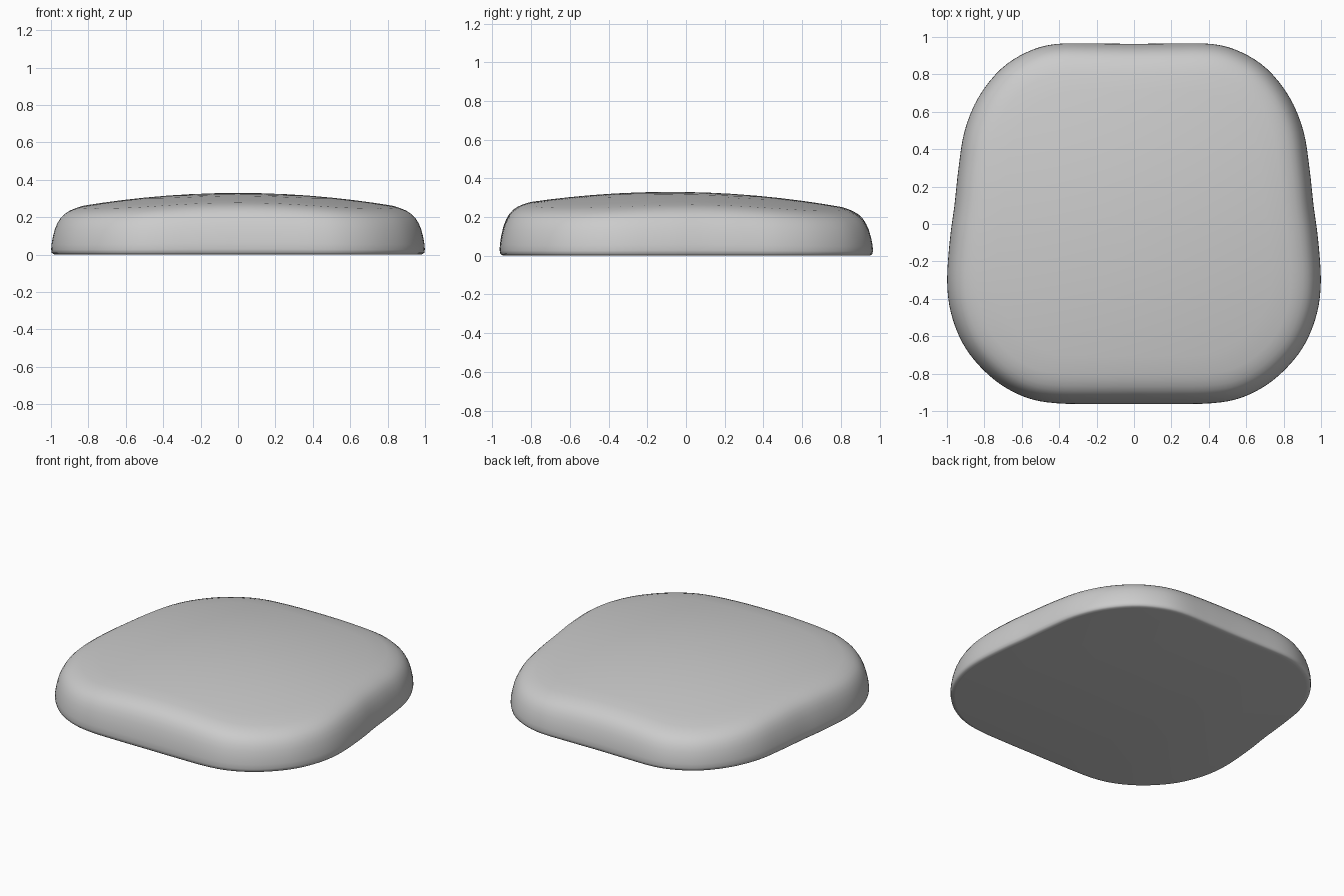
import bpy, bmesh
from mathutils import Vector

if "Cube" in bpy.data.objects:
    bpy.data.objects.remove(bpy.data.objects["Cube"])

# Right half of the cushion outline, back centre to front centre
half = [(0, .963), (.2, .965), (.42, .962), (.57, .92), (.71, .83), (.83, .68), (.905, .5),
        (.938, .3), (.96, .1), (.984, -.08), (.999, -.3), (.98, -.47), (.92, -.63),
        (.83, -.755), (.71, -.86), (.57, -.93), (.42, -.958), (.2, -.963), (0, -.963)]
ctrl = [Vector(p) for p in half] + [Vector((-x, y)) for x, y in half[-2:0:-1]]


def smooth_loop(pts, steps):
    """Closed Catmull-Rom curve through the points."""
    out, n = [], len(pts)
    for i in range(n):
        a, b, c, d = (pts[(i + k) % n] for k in (-1, 0, 1, 2))
        for s in range(steps):
            t = s / steps
            out.append(.5 * (2 * b + (c - a) * t + (2 * a - 5 * b + 4 * c - d) * t ** 2
                             + (3 * b - a - 3 * c + d) * t ** 3))
    return out


def dome(p):
    """Height of the crowned top."""
    return .33 - .1 * p.x ** 2 - .1 * (p.y + .08) ** 2


outline = smooth_loop(ctrl, 4)
N = len(outline)
normals = []
for i in range(N):
    t = (outline[(i + 1) % N] - outline[i - 1]).normalized()
    normals.append(Vector((t.y, -t.x)))  # points inward on a clockwise loop


def inset(d):
    return [p + n * d for p, n in zip(outline, normals)]


bm = bmesh.new()
rings = []
# Side wall and rounded rim: (inset, fraction of top height)
for d, f in [(.03, 0), (.012, .012), (.003, .045), (0, .12), (.002, .25), (.009, .42), (.02, .6),
             (.034, .73), (.05, .83), (.07, .9), (.095, .95), (.125, .98), (.16, 1)]:
    rings.append([bm.verts.new((p.x, p.y, f * dome(p))) for p in inset(d)])
# Crowned top, shrinking towards the middle
inner = inset(.16)
for s in (.88, .75, .6, .45, .3, .15):
    rings.append([bm.verts.new((p.x * s, p.y * s, dome(p * s))) for p in inner])
for a, b in zip(rings, rings[1:]):
    for i in range(N):
        j = (i + 1) % N
        bm.faces.new((a[i], a[j], b[j], b[i]))
top = bm.verts.new((0, 0, dome(Vector((0, 0)))))
for i in range(N):
    bm.faces.new((rings[-1][i], rings[-1][(i + 1) % N], top))
bm.faces.new(rings[0])  # flat underside
bmesh.ops.recalc_face_normals(bm, faces=bm.faces)
for f in bm.faces:
    f.smooth = True

mesh = bpy.data.meshes.new("seat_cushion")
bm.to_mesh(mesh)
bm.free()
obj = bpy.data.objects.new("seat_cushion", mesh)
bpy.context.collection.objects.link(obj)
